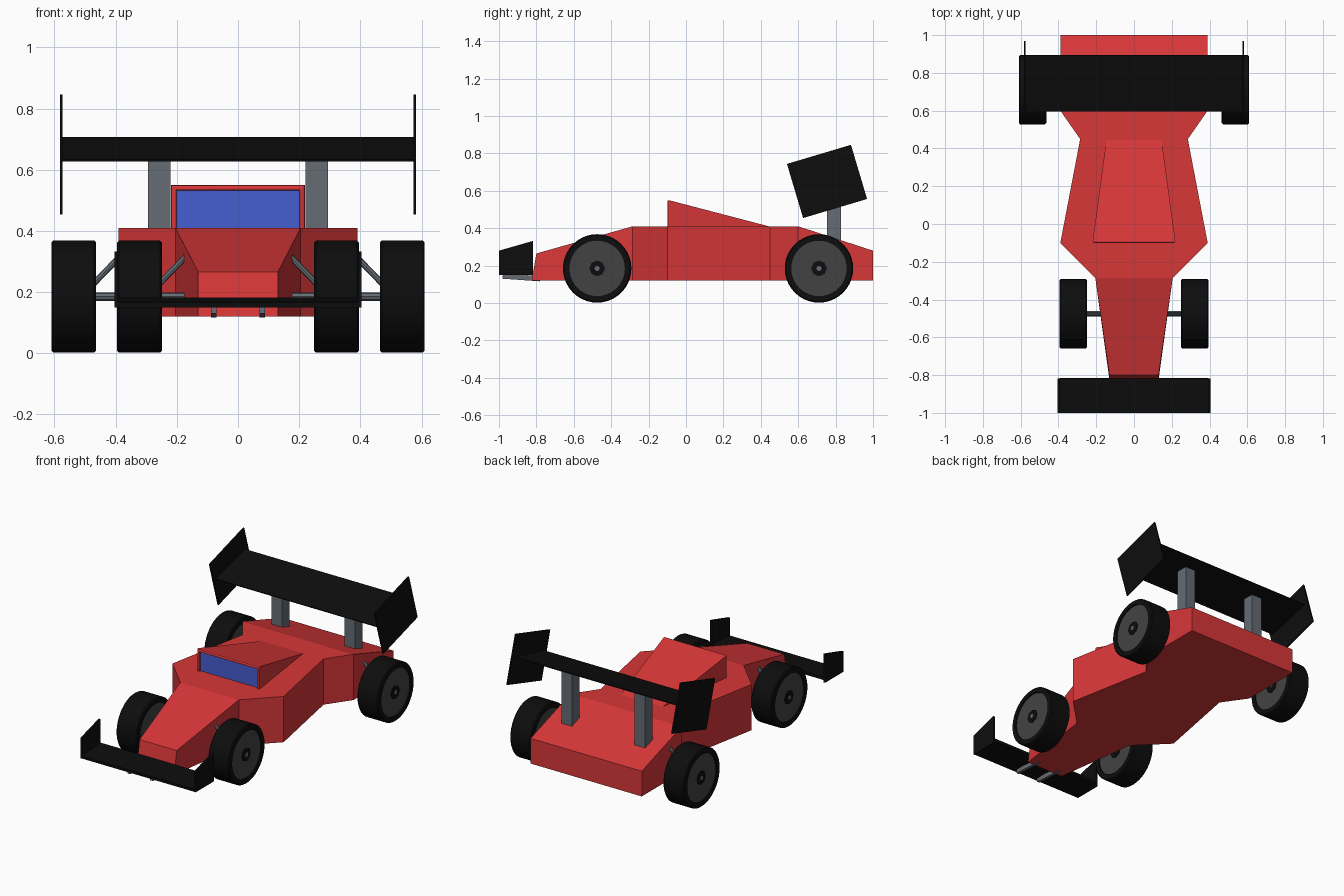
import bpy, bmesh, math
from mathutils import Matrix, Vector

cube = bpy.data.objects.get("Cube")
if cube:
    bpy.data.objects.remove(cube, do_unlink=True)


def material(name, r, g, b):
    m = bpy.data.materials.new(name)
    m.use_nodes = True
    m.diffuse_color = (r, g, b, 1)
    bsdf = m.node_tree.nodes["Principled BSDF"]
    bsdf.inputs["Base Color"].default_value = (r, g, b, 1)
    bsdf.inputs["Roughness"].default_value = 0.6
    return m


RED = material("red paint", 0.69, 0.038, 0.04)
BLACK = material("black", 0.004, 0.004, 0.004)
GREY = material("metal grey", 0.13, 0.15, 0.175)
HUB = material("dark hub grey", 0.055, 0.055, 0.055)
BLUE = material("window blue", 0.06, 0.11, 0.63)


def finish(name, bm, *mats):
    bmesh.ops.recalc_face_normals(bm, faces=bm.faces)
    mesh = bpy.data.meshes.new(name)
    bm.to_mesh(mesh)
    bm.free()
    for m in mats:
        mesh.materials.append(m)
    ob = bpy.data.objects.new(name, mesh)
    bpy.context.collection.objects.link(ob)
    return ob


def box(name, centre, size, mat, tilt=0):
    bm = bmesh.new()
    bmesh.ops.create_cube(bm, size=1, matrix=Matrix.Diagonal((*size, 1)))
    ob = finish(name, bm, mat)
    ob.location = centre
    ob.rotation_euler.x = math.radians(tilt)
    return ob


def rod(name, a, b, radius, mat, sides=8):
    a, b = Vector(a), Vector(b)
    turn = (b - a).to_track_quat('Z', 'Y').to_matrix().to_4x4()
    bm = bmesh.new()
    bmesh.ops.create_cone(bm, cap_ends=True, segments=sides, radius1=radius,
                          radius2=radius, depth=(b - a).length,
                          matrix=Matrix.Translation((a + b) / 2) @ turn)
    return finish(name, bm, mat)


def loft(bm, rings):
    """Skin a list of equal-length point rings, closing both ends."""
    rows = [[bm.verts.new(p) for p in ring] for ring in rings]
    n = len(rows[0])
    for r, s in zip(rows, rows[1:]):
        for i in range(n):
            bm.faces.new((r[i], r[(i + 1) % n], s[(i + 1) % n], s[i]))
    bm.faces.new(rows[0])
    bm.faces.new(rows[-1])


# Body: stations of (y at floor, y at top, half width, top height)
FLOOR = 0.12
stations = [(-0.825, -0.80, 0.13, 0.265), (-0.285, -0.285, 0.205, 0.41),
            (-0.10, -0.10, 0.39, 0.41), (0.45, 0.45, 0.285, 0.41),
            (0.60, 0.60, 0.39, 0.41), (1.0, 1.0, 0.39, 0.28)]
bm = bmesh.new()
loft(bm, [[(-w, y0, FLOOR), (w, y0, FLOOR), (w, y1, z), (-w, y1, z)]
          for y0, y1, w, z in stations])
finish("body", bm, RED)

# Cockpit: a wedge with softened front edges and a recessed window
bm = bmesh.new()
lo, hi = 0.40, 0.552
front = [bm.verts.new(p) for p in [(-0.22, -0.10, lo), (0.22, -0.10, lo),
                                   (0.22, -0.10, hi), (-0.22, -0.10, hi)]]
back = [bm.verts.new((x, 0.455, 0.407)) for x in (-0.145, 0.145)]
bm.faces.new(front)
bm.faces.new((front[3], front[2], back[1], back[0]))
bm.faces.new((front[0], back[0], back[1], front[1]))
bm.faces.new((front[0], front[3], back[0]))
bm.faces.new((front[1], back[1], front[2]))
bmesh.ops.recalc_face_normals(bm, faces=bm.faces)
rim = [e for e in bm.edges if all(v in front for v in e.verts)
       and max(v.co.z for v in e.verts) > 0.5]
bmesh.ops.bevel(bm, geom=rim, offset=0.01, segments=2, profile=0.5,
                affect='EDGES')
bm.normal_update()
pane = min(bm.faces, key=lambda f: f.normal.y - f.calc_area())
bmesh.ops.inset_individual(bm, faces=[pane], thickness=0.011, depth=0)
bmesh.ops.inset_individual(bm, faces=[pane], thickness=0.002, depth=-0.012)
pane.material_index = 1
finish("cockpit", bm, RED, BLUE)


# Wheel: tyre ring turned about x, with hub discs and hub nuts
def wheel(name, x, y, width, outer=0.183, z=0.185):
    h = width / 2
    profile = [(-h, 0.148), (-h, outer - 0.006), (-h + 0.006, outer),
               (h - 0.006, outer), (h, outer - 0.006), (h, 0.148)]
    bm = bmesh.new()
    steps = 40
    rows = []
    for i in range(steps):
        a = math.tau * i / steps
        rows.append([bm.verts.new((px, r * math.cos(a), r * math.sin(a)))
                     for px, r in profile])
    n = len(profile)
    for i in range(steps):
        r, s = rows[i], rows[(i + 1) % steps]
        for j in range(n):
            bm.faces.new((r[j], r[(j + 1) % n], s[(j + 1) % n], s[j]))
    tyre = finish(name + "_tyre", bm, BLACK)
    tyre.location = (x, y, z)

    def part(label, half, radius, mat, sides):
        return rod(name + label, (x - half, y, z), (x + half, y, z),
                   radius, mat, sides)

    hub = part("_hub", h - 0.008, 0.15, HUB, steps)
    part("_nut", h - 0.003, 0.042, BLACK, 8)
    part("_axle_end", h - 0.001, 0.014, GREY, 8)
    bpy.ops.object.select_all(action='DESELECT')
    for ob in (tyre, hub):
        ob.select_set(True)
    bpy.context.view_layer.objects.active = tyre
    bpy.ops.object.shade_smooth_by_angle(angle=math.radians(30))


for side, s in (("left", 1), ("right", -1)):
    # Wheels and suspension
    for end, x, y, inner in (("front", 0.322, -0.475, 0.15),
                             ("rear", 0.537, 0.711, 0.36)):
        tag = f"{end}_{side}"
        wheel(tag + "_wheel", s * x, y, 0.146)
        rod(tag + "_axle", (s * inner, y, 0.185), (s * x, y, 0.185),
            0.014, GREY)
        edge = x - 0.07
        rod(tag + "_strut", (s * (edge - 0.085), y, 0.32),
            (s * (edge + 0.02), y, 0.212), 0.01, GREY)

    # Rear wing supports and end plates
    box(f"rear_wing_post_{side}", (s * 0.257, 0.791, 0.49),
        (0.073, 0.075, 0.36), GREY)
    box(f"rear_wing_end_plate_{side}", (s * 0.578, 0.754, 0.65),
        (0.009, 0.357, 0.302), BLACK, 16.6)

    # Front wing end plates and prongs
    bm = bmesh.new()
    outline = [(-1.0, 0.15), (-0.818, 0.15), (-0.818, 0.332), (-1.0, 0.28)]
    loft(bm, [[(s * x, y, z) for y, z in outline] for x in (0.392, 0.404)])
    finish(f"front_wing_end_plate_{side}", bm, BLACK)
    box(f"front_wing_prong_{side}", (s * 0.08, -0.88, 0.137),
        (0.018, 0.2, 0.028), GREY, -4)

# Wing blades
box("rear_wing_blade", (0, 0.745, 0.667), (1.155, 0.306, 0.006), BLACK, 14)
box("front_wing_blade", (0, -0.908, 0.166), (0.79, 0.182, 0.018), BLACK, 5)
